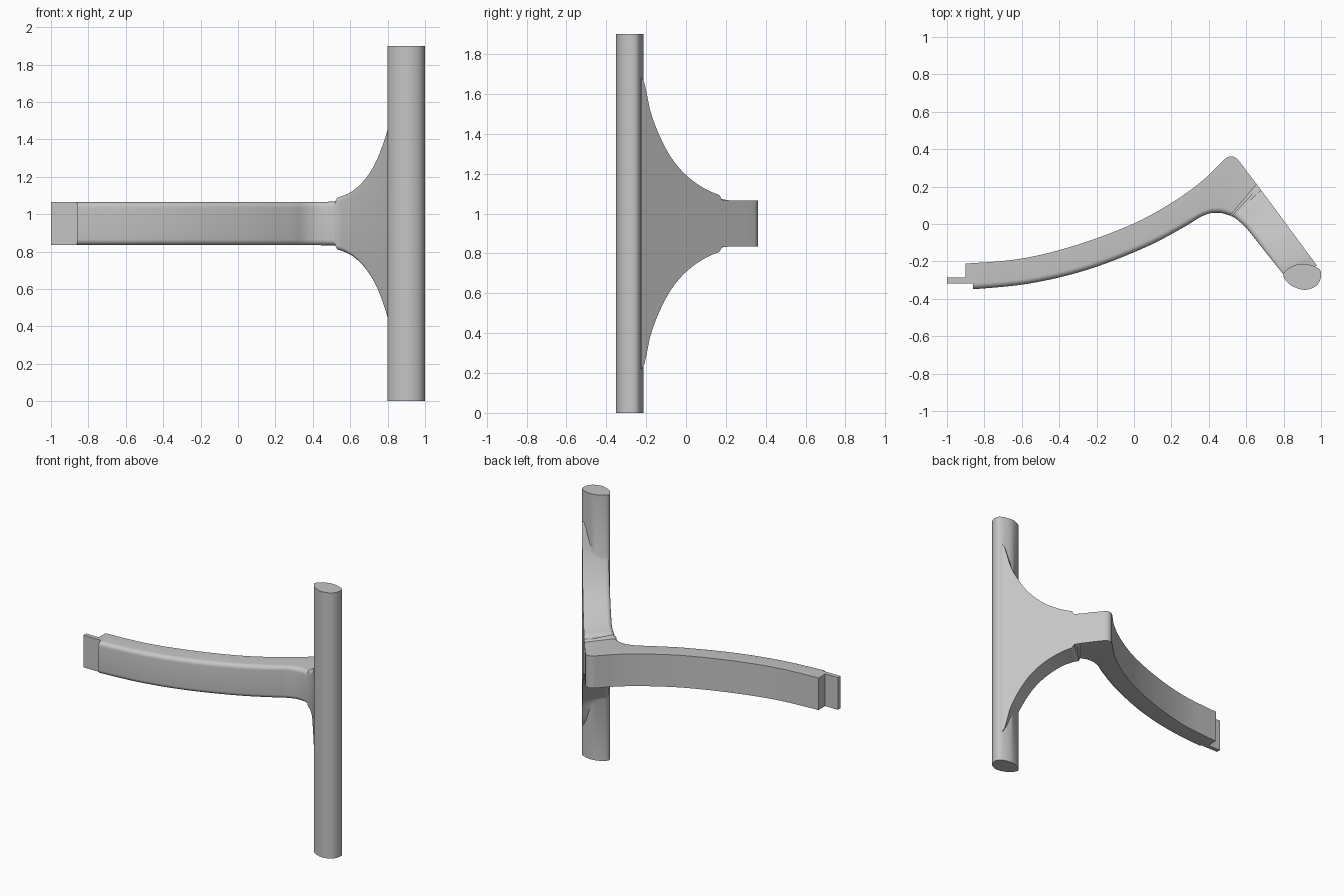
import bpy, bmesh, math
from mathutils import Vector

cube = bpy.data.objects.get("Cube")
if cube:
    bpy.data.objects.remove(cube)

MID, TOP = 0.95, 1.9
TIP, WEB_DIR = Vector((0.52, 0.36)), Vector((0.6, -0.8))

grey = bpy.data.materials.new("plain_grey")
grey.use_nodes = True
grey.diffuse_color = (0.56, 0.56, 0.56, 1)
grey.node_tree.nodes["Principled BSDF"].inputs["Base Color"].default_value = (0.56, 0.56, 0.56, 1)


def loft(name, rings):
    """Skin closed rings of equal length and cap both ends."""
    bm = bmesh.new()
    rows = [[bm.verts.new(p) for p in ring] for ring in rings]
    n = len(rows[0])
    for a, b in zip(rows, rows[1:]):
        for i in range(n):
            j = (i + 1) % n
            bm.faces.new((a[i], a[j], b[j], b[i]))
    bm.faces.new(rows[0])
    bm.faces.new(rows[-1][::-1])
    bmesh.ops.recalc_face_normals(bm, faces=bm.faces)
    mesh = bpy.data.meshes.new(name)
    bm.to_mesh(mesh)
    bm.free()
    mesh.materials.append(grey)
    obj = bpy.data.objects.new(name, mesh)
    bpy.context.collection.objects.link(obj)
    return obj


def box(name, x, y, z):
    return loft(name, [[(px, y[0], z[0]), (px, y[1], z[0]), (px, y[1], z[1]), (px, y[0], z[1])] for px in x])


def spline(pts, steps, closed=False):
    """Catmull-Rom curve through the points."""
    pts = [Vector(p) for p in pts]
    n = len(pts)
    get = (lambda i: pts[i % n]) if closed else (lambda i: pts[max(0, min(n - 1, i))])
    out = []
    for i in range(n if closed else n - 1):
        a, b, c, d = (get(i + k) for k in (-1, 0, 1, 2))
        for s in range(steps):
            t = s / steps
            out.append(0.5 * (2 * b + (c - a) * t + (2 * a - 5 * b + 4 * c - d) * t * t
                              + (3 * b - a - 3 * c + d) * t ** 3))
    return out if closed else out + [pts[-1]]


def combine(target, other, operation):
    mod = target.modifiers.new(operation.lower(), "BOOLEAN")
    mod.operation, mod.object, mod.solver = operation, other, "EXACT"
    bpy.context.view_layer.objects.active = target
    bpy.ops.object.modifier_apply(modifier=mod.name)
    bpy.data.objects.remove(other)


# Half height of the bracket, flaring as it nears the post
flare = spline([(-2, 0.115), (0.06, 0.115), (0.2, 0.13), (0.336, 0.17), (0.46, 0.24),
                (0.56, 0.335), (0.64, 0.46), (0.69, 0.575), (0.73, 0.72), (0.8, 0.76)], 6)
flare = [p for p in flare if p.x > 0.06]


def half_height(p):
    s = (p - TIP).dot(WEB_DIR)
    prev = Vector((0.06, 0.115))
    for q in flare:
        if s <= q.x:
            t = max(0, (s - prev.x) / (q.x - prev.x))
            return prev.y + (q.y - prev.y) * t
        prev = q
    return prev.y


# Curved arm and flared web: matching back and front edges in plan
stations = [(-0.9, -0.212, -0.9, -0.352), (-0.6, -0.185, -0.57, -0.32), (-0.3, -0.11, -0.25, -0.245),
            (0, 0.003, 0.06, -0.125), (0.22, 0.125, 0.27, -0.015), (0.37, 0.235, 0.35, 0.035),
            (0.47, 0.333, 0.4, 0.055), (0.495, 0.354, 0.42, 0.059), (0.52, 0.362, 0.435, 0.06),
            (0.545, 0.353, 0.45, 0.06), (0.565, 0.332, 0.465, 0.059), (0.62, 0.26, 0.49, 0.053),
            (0.69, 0.167, 0.54, 0.032), (0.74, 0.1, 0.6, -0.02)]
edge_b = spline([s[:2] for s in stations], 6)
edge_f = spline([s[2:] for s in stations], 6)
end_b, end_f = Vector((0.978, -0.222)), Vector((0.815, -0.29))
last_b, last_f = edge_b[-1], edge_f[-1]
for k in range(1, 25):
    edge_b.append(last_b.lerp(end_b, k / 24))
    edge_f.append(last_f.lerp(end_f, k / 24))

R = 0.03
rings = []
for b, f in zip(edge_b, edge_f):
    u = (f - b).normalized()
    upper = [(b, half_height(b))]
    for k in range(7):
        a = math.pi / 2 * k / 6
        p = f - u * R * (1 - math.sin(a))
        upper.append((p, half_height(p) - R * (1 - math.cos(a))))
    rings.append([(p.x, p.y, MID + h) for p, h in upper] + [(p.x, p.y, MID - h) for p, h in upper[::-1]])
body = loft("curved_bracket", rings)

# Upright post
outline = spline([(0.798, -0.272), (0.835, -0.325), (0.91, -0.352), (0.975, -0.33), (1.0, -0.28),
                  (0.985, -0.236), (0.905, -0.213), (0.835, -0.232)], 6, closed=True)
post = loft("post", [[(p.x, p.y, z) for p in outline] for z in (0, TOP)])
combine(body, post, "UNION")

# Groove along the back of the arm, running out through the bend
path = spline([(-0.95, -0.214), (-0.9, -0.212)] + [s[:2] for s in stations[1:7]], 6)
path.append(path[-1] + Vector((0.15, 0.14)))
cut = []
for i, p in enumerate(path):
    t = path[min(i + 1, len(path) - 1)] - path[max(i - 1, 0)]
    n = Vector((-t.y, t.x)).normalized()
    inner, outer = p - n * 0.075, p + n * 0.06
    cut.append([(q.x, q.y, z) for q, z in ((inner, 0.903), (outer, 0.903), (outer, 1.003), (inner, 1.003))])
groove = loft("groove_cutter", cut)
groove.hide_render = True
combine(body, groove, "DIFFERENCE")

# Step at the arm end, then the flat tongue
step = box("step_cutter", (-1.1, -0.86), (-0.5, -0.31), (0.5, 1.5))
step.hide_render = True
combine(body, step, "DIFFERENCE")
tongue = box("end_tongue", (-1.0, -0.85), (-0.318, -0.287), (0.835, 1.065))

bpy.ops.object.select_all(action="DESELECT")
body.select_set(True)
bpy.context.view_layer.objects.active = body
bpy.ops.object.shade_smooth_by_angle(angle=math.radians(30))
